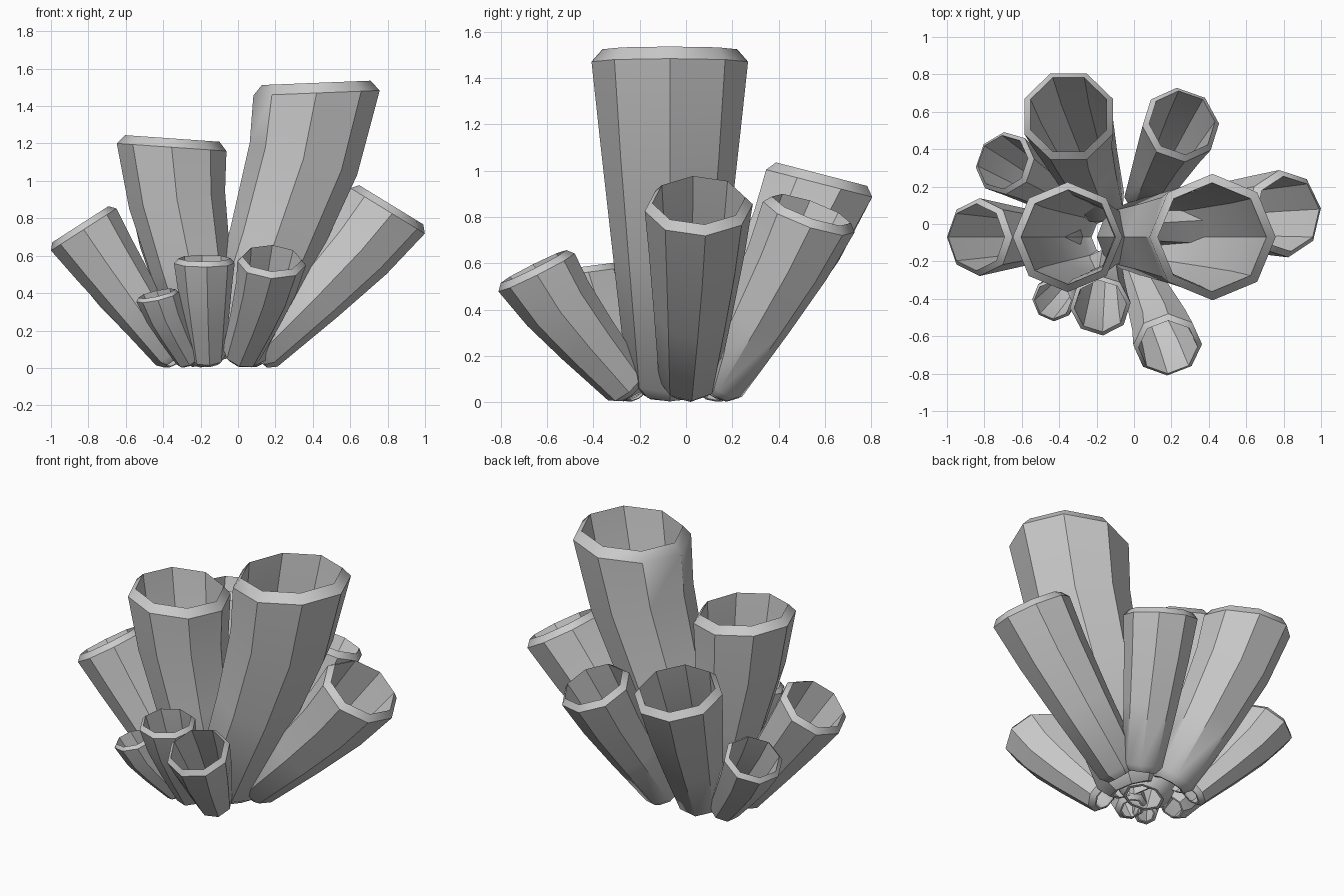
import bpy, bmesh, math
from mathutils import Vector

if "Cube" in bpy.data.objects:
    bpy.data.objects.remove(bpy.data.objects["Cube"])

SIDES = 8
WALL = 0.86          # inner radius as a fraction of the outer radius
UP = Vector((0, 0, 1))


def tube(name, base, r0, top, r1, normal, phase=0.0):
    """Flared eight-sided hollow tube, bent near the mouth to face along normal."""
    n = Vector(normal).normalized()
    p2 = Vector(top)
    p0 = Vector((base[0], base[1], 0.0))
    p1 = p2 - n * (p2 - p0).length * 0.17
    tilt = (p1 - p0).angle(UP)
    p0.z = 0.75 * r0 * math.sin(tilt) + 0.005      # lowest corner touches the ground

    def ring(bm, c, d, r):
        q = UP.rotation_difference(d)
        out = []
        for i in range(SIDES):
            a = math.radians(phase) + 2 * math.pi * i / SIDES
            out.append(bm.verts.new(c + q @ Vector((r * math.cos(a), r * math.sin(a), 0))))
        return out

    bm = bmesh.new()
    outer, inner = [], []
    for t in (0, 0.025, 0.3, 0.6, 1):
        c = p0 * (1 - t) ** 2 + p1 * 2 * t * (1 - t) + p2 * t * t
        d = ((p1 - p0) * (1 - t) + (p2 - p1) * t).normalized()
        s = 1.66 * t * (1 - t) + t * t             # fraction of the length
        r = r0 + (r1 - r0) * s if t else 0.75 * r0  # narrowed foot
        outer.append(ring(bm, c, d, r))
        if t < 1:
            inner.append(ring(bm, c, d, r * WALL))
    # bevelled lip at the mouth, then back down the inside
    lip = ring(bm, p2 + n * r1 * 0.16, n, r1 * WALL)
    loops = outer + [lip] + inner[::-1]
    for a, b in zip(loops, loops[1:] + loops[:1]):
        for i in range(SIDES):
            j = (i + 1) % SIDES
            bm.faces.new((a[i], a[j], b[j], b[i]))
    bmesh.ops.recalc_face_normals(bm, faces=bm.faces)
    me = bpy.data.meshes.new(name)
    bm.to_mesh(me)
    bm.free()
    ob = bpy.data.objects.new(name, me)
    bpy.context.collection.objects.link(ob)
    # smooth along the length, crisp along the eight edges
    bpy.ops.object.select_all(action='DESELECT')
    ob.select_set(True)
    bpy.context.view_layer.objects.active = ob
    bpy.ops.object.shade_smooth_by_angle(angle=math.radians(35))


# two tall central tubes
tube("tall_tube", (-0.05, -0.07), 0.18, (0.42, -0.07, 1.47), 0.338, (-0.04, 0, 1))
tube("middle_tube", (-0.13, -0.07), 0.155, (-0.355, -0.07, 1.18), 0.294, (0.07, 0, 1))

# outer tubes leaning away from the centre
tube("back_left_tube", (-0.17, 0.10), 0.13, (-0.35, 0.575, 0.945), 0.256, (0, 0.25, 0.97), 22.5)
tube("back_right_tube", (0.05, 0.125), 0.11, (0.25, 0.53, 0.80), 0.21, (0.2, 0.33, 0.92), 4)
tube("right_tube", (0.09, 0.01), 0.125, (0.80, 0.055, 0.84), 0.235, (0.52, 0, 0.85), 7)
tube("left_tube", (-0.335, -0.07), 0.098, (-0.825, -0.07, 0.74), 0.208, (-0.54, 0, 0.84))
tube("far_left_tube", (-0.33, 0.10), 0.09, (-0.69, 0.325, 0.53), 0.172, (-0.42, 0.22, 0.88), 5)

# small tubes at the front
tube("front_tube", (0.01, -0.24), 0.10, (0.18, -0.645, 0.56), 0.184, (0.06, -0.45, 0.9))
tube("front_middle_tube", (-0.16, -0.21), 0.09, (-0.18, -0.435, 0.56), 0.163, (0, -0.13, 1), 5)
tube("front_small_tube", (-0.26, -0.21), 0.068, (-0.43, -0.405, 0.38), 0.117, (-0.22, -0.16, 0.95))
